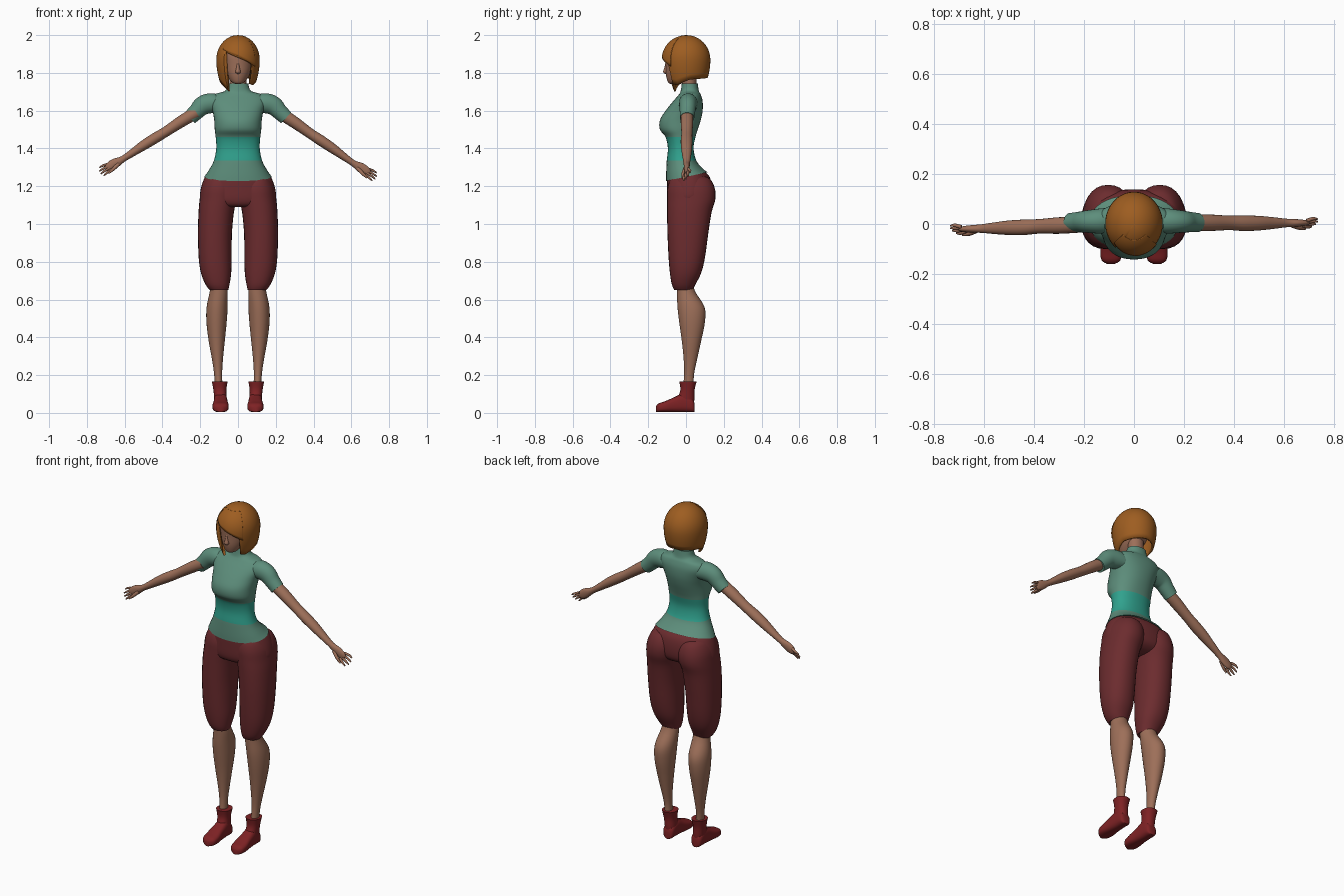
import bpy, bmesh
from math import sin, cos, pi, radians, sqrt, copysign
from mathutils import Vector

cube = bpy.data.objects.get("Cube")
if cube:
    bpy.data.objects.remove(cube, do_unlink=True)


def material(name, r, g, b):
    m = bpy.data.materials.new(name)
    m.use_nodes = True
    m.diffuse_color = (r, g, b, 1)
    m.node_tree.nodes["Principled BSDF"].inputs["Base Color"].default_value = (r, g, b, 1)
    return m


SKIN = material("skin", .34, .16, .10)
HAIR = material("auburn_hair", .34, .11, .015)
SHIRT = material("sage_shirt", .11, .27, .20)
SASH = material("teal_sash", .03, .36, .27)
TROUSER = material("maroon_trousers", .15, .025, .028)
SHOE = material("red_shoes", .21, .016, .018)
X, Y, Z = Vector((1, 0, 0)), Vector((0, 1, 0)), Vector((0, 0, 1))


def finish(name, bm, *mats):
    """Turn a bmesh into a smooth-shaded object."""
    bmesh.ops.recalc_face_normals(bm, faces=bm.faces)
    mesh = bpy.data.meshes.new(name)
    bm.to_mesh(mesh)
    bm.free()
    for m in mats:
        mesh.materials.append(m)
    for p in mesh.polygons:
        p.use_smooth = True
    mesh.set_sharp_from_angle(angle=radians(50))
    obj = bpy.data.objects.new(name, mesh)
    bpy.context.scene.collection.objects.link(obj)
    return obj


def spline(rows, steps):
    """Catmull-Rom interpolation through rows of numbers."""
    out = []
    for i in range(len(rows) - 1):
        a, b, c, d = (rows[max(0, min(len(rows) - 1, i + k))] for k in (-1, 0, 1, 2))
        for s in range(steps):
            t = s / steps
            out.append([q + t / 2 * (r - p + t * (2*p - 5*q + 4*r - u + t * (3*q - p - 3*r + u)))
                        for p, q, r, u in zip(a, b, c, d)])
    return out + [list(rows[-1])]


def loft(rings, axes=None, n=2, seg=28, steps=4):
    """Skin rings (x, y, z, ra, rb); without axes they follow the path."""
    bm = bmesh.new()
    rings = spline(rings, steps)
    loops = []
    for i, (x, y, z, ra, rb) in enumerate(rings):
        if axes:
            u, v = axes
        else:
            before, after = rings[max(0, i - 1)], rings[min(len(rings) - 1, i + 1)]
            d = Vector(after[:3]) - Vector(before[:3])
            u, v = Y.cross(d).normalized(), Y
        loop = []
        for k in range(seg):
            c, s = cos(2 * pi * k / seg), sin(2 * pi * k / seg)
            c, s = copysign(abs(c) ** (2 / n), c), copysign(abs(s) ** (2 / n), s)
            loop.append(bm.verts.new(Vector((x, y, z)) + u * c * ra + v * s * rb))
        loops.append(loop)
    for a, b in zip(loops, loops[1:]):
        for k in range(seg):
            j = (k + 1) % seg
            bm.faces.new((a[k], a[j], b[j], b[k]))
    bm.faces.new(loops[0])
    bm.faces.new(loops[-1])
    return bm


def slices(rows):
    """Rows (z, x low, x high, y front, y back) to horizontal rings."""
    return [((a + b) / 2, (f + k) / 2, z, (b - a) / 2, (k - f) / 2) for z, a, b, f, k in rows]


def centred(rows):
    return slices([(z, -w, w, f, k) for z, w, f, k in rows])


# Shirt with collar, slanted hem and waist sash
bm = loft(centred([
    (1.25, .177, -.105, .115), (1.28, .158, -.105, .09), (1.335, .128, -.102, .055),
    (1.40, .115, -.096, .04), (1.46, .118, -.108, .05), (1.50, .123, -.138, .062),
    (1.55, .126, -.138, .078), (1.60, .135, -.108, .088), (1.65, .15, -.068, .088),
    (1.685, .13, -.038, .078), (1.705, .068, -.028, .068), (1.745, .055, -.022, .062)]),
    (X, Y), n=2.2, seg=40)
for f in bm.faces:
    f.material_index = int(1.335 < f.calc_center_median().z < 1.46)
for v in bm.verts:
    v.co.z += .21 * v.co.y * max(0, min(1, (1.335 - v.co.z) / .085))
finish("shirt", bm, SHIRT, SASH)

# Trouser hips
finish("trouser_hips", loft(centred([
    (1.285, .15, -.085, .09), (1.25, .175, -.098, .125), (1.19, .196, -.1, .138),
    (1.13, .2, -.098, .132), (1.10, .16, -.085, .1), (1.09, .1, -.06, .06)]),
    (X, Y), n=2.2, seg=40), TROUSER)

# Head, neck and nose
finish("head", loft(centred([
    (1.742, .015, -.085, -.05), (1.752, .035, -.096, -.02), (1.79, .062, -.106, .04),
    (1.84, .08, -.108, .08), (1.90, .087, -.108, .09), (1.95, .07, -.08, .07),
    (1.975, .02, -.02, .02)]), (X, Y)), SKIN)
finish("neck", loft(centred([(1.69, .05, -.02, .06), (1.74, .044, -.02, .055),
                            (1.80, .045, -.03, .055)]), (X, Y)), SKIN)
finish("nose", loft(centred([(1.795, .006, -.11, -.09), (1.805, .014, -.121, -.09),
                            (1.83, .009, -.114, -.09), (1.86, .006, -.108, -.09)]), (X, Y), seg=12), SKIN)


# Bobbed hair: a shell whose lower edge follows a curve around the head
def hair_shell(name, edge, top, scale, start, end, thick):
    bm = bmesh.new()
    cols, rows = 72, 14
    grid = []
    for i in range(cols + 1):
        deg = start + (end - start) * i / cols
        for (a, za), (b, zb) in zip(edge, edge[1:]):
            if a <= deg <= b:
                low = za + (zb - za) * (deg - a) / (b - a)
        line = []
        for j in range(rows + 1):
            z = top - (top - low) * (j / rows) ** 1.7
            h = (z - 1.87) / .13
            r = sqrt(max(0, 1 - h * h)) if h > 0 else 1 - .2 * h * h
            r *= scale
            line.append(bm.verts.new((.115 * r * sin(radians(deg)), .002 - .127 * r * cos(radians(deg)), z)))
        grid.append(line)
    for a, b in zip(grid, grid[1:]):
        for j in range(rows):
            bm.faces.new((a[j], a[j + 1], b[j + 1], b[j]))
    bmesh.ops.remove_doubles(bm, verts=bm.verts, dist=.0005)
    obj = finish(name, bm, HAIR)
    mod = obj.modifiers.new("thickness", "SOLIDIFY")
    mod.thickness = thick
    mod.offset = -1


hair_shell("bob_hair", [(-180, 1.775), (-100, 1.765), (-65, 1.735), (-40, 1.70), (-35, 1.91),
                        (40, 1.85), (45, 1.74), (60, 1.735), (100, 1.765), (180, 1.775)],
           2, 1, -180, 180, .012)
hair_shell("swept_fringe", [(-48, 1.925), (0, 1.89), (50, 1.835)], 1.982, 1.03, -48, 50, .015)

for side, label in ((1, "left"), (-1, "right")):
    def part(name, rings, mat, **options):
        bm = loft([(side * r[0], *r[1:]) for r in rings], **options)
        finish(label + "_" + name, bm, mat)

    # Trouser leg, calf and shoe
    part("trouser_leg", slices([
        (1.26, .06, .14, -.04, .07), (1.24, .03, .17, -.08, .125), (1.19, .006, .194, -.098, .152),
        (1.13, .008, .203, -.1, .155), (1.06, .022, .209, -.1, .135), (.95, .032, .212, -.098, .118),
        (.82, .034, .208, -.092, .1), (.74, .036, .196, -.085, .08), (.68, .045, .172, -.075, .05),
        (.65, .052, .15, -.062, .035)]), TROUSER, axes=(X, Y), n=2.2)
    part("calf", slices([
        (.70, .06, .145, -.05, .03), (.64, .055, .15, -.048, .05), (.56, .055, .166, -.045, .098),
        (.48, .06, .167, -.036, .1), (.38, .07, .155, -.022, .08), (.28, .08, .137, -.012, .058),
        (.2, .084, .126, -.01, .042), (.1, .08, .12, -.02, .04)]), SKIN, axes=(X, Y))
    part("shoe_ankle", slices([
        (.165, .055, .138, -.035, .056), (.12, .062, .13, -.03, .045), (.07, .06, .125, -.045, .044),
        (.02, .065, .12, -.04, .04)]), SHOE, axes=(X, Y), n=2.3)
    part("shoe_foot", [(.092, y, h / 2 + .004, w, h / 2) for y, w, h in (
        (.046, .016, .04), (.035, .031, .07), (-.01, .035, .1), (-.06, .038, .08),
        (-.11, .043, .058), (-.145, .037, .046), (-.16, .015, .03))],
        SHOE, axes=(X, Z), n=2.8)

    # Sleeve
    part("sleeve", [(.08, .015, 1.63, .04, .05), (.135, .012, 1.64, .052, .05), (.185, .01, 1.628, .051, .045),
                    (.22, .008, 1.595, .043, .041), (.255, .006, 1.562, .039, .038)], SHIRT)

    # Arm and palm, each side with its own slight sway
    sway = .004 if side > 0 else -.018
    lift = -.012 if side > 0 else .014

    def posed(rows):
        return [(x, y + sway * x / .6, z + lift * (x - .2) * 2, a, b) for x, y, z, a, b in rows]

    part("arm", posed([
        (.22, .004, 1.59, .033, .032), (.3, .003, 1.54, .031, .033), (.38, .002, 1.485, .027, .029),
        (.44, 0, 1.447, .028, .031), (.5, 0, 1.408, .026, .029), (.56, 0, 1.366, .02, .023),
        (.61, 0, 1.332, .017, .017), (.65, 0, 1.309, .026, .015), (.68, 0, 1.29, .024, .012),
        (.695, 0, 1.28, .014, .007)]), SKIN, seg=20)

    # Fingers and thumb
    for k, (name, reach) in enumerate((("index", .045), ("middle", .052), ("ring", .05), ("little", .04))):
        off = (k - 1.5) * .011
        x, z = .68 - off * .55, 1.29 - off * .85
        tip = off * 1.8
        part(name + "_finger", posed([
            (x, -off / 2, z, .007, .008), (x + reach * .6, -off, z - reach * .35 - tip * .2, .006, .007),
            (x + reach, -tip / 2, z - reach * .65 - tip * .3, .003, .003)]), SKIN, seg=10)
    part("thumb", posed([(.63, -.008, 1.308, .01, .01), (.66, -.02, 1.278, .009, .008),
                         (.685, -.024, 1.255, .004, .004)]), SKIN, seg=10)
